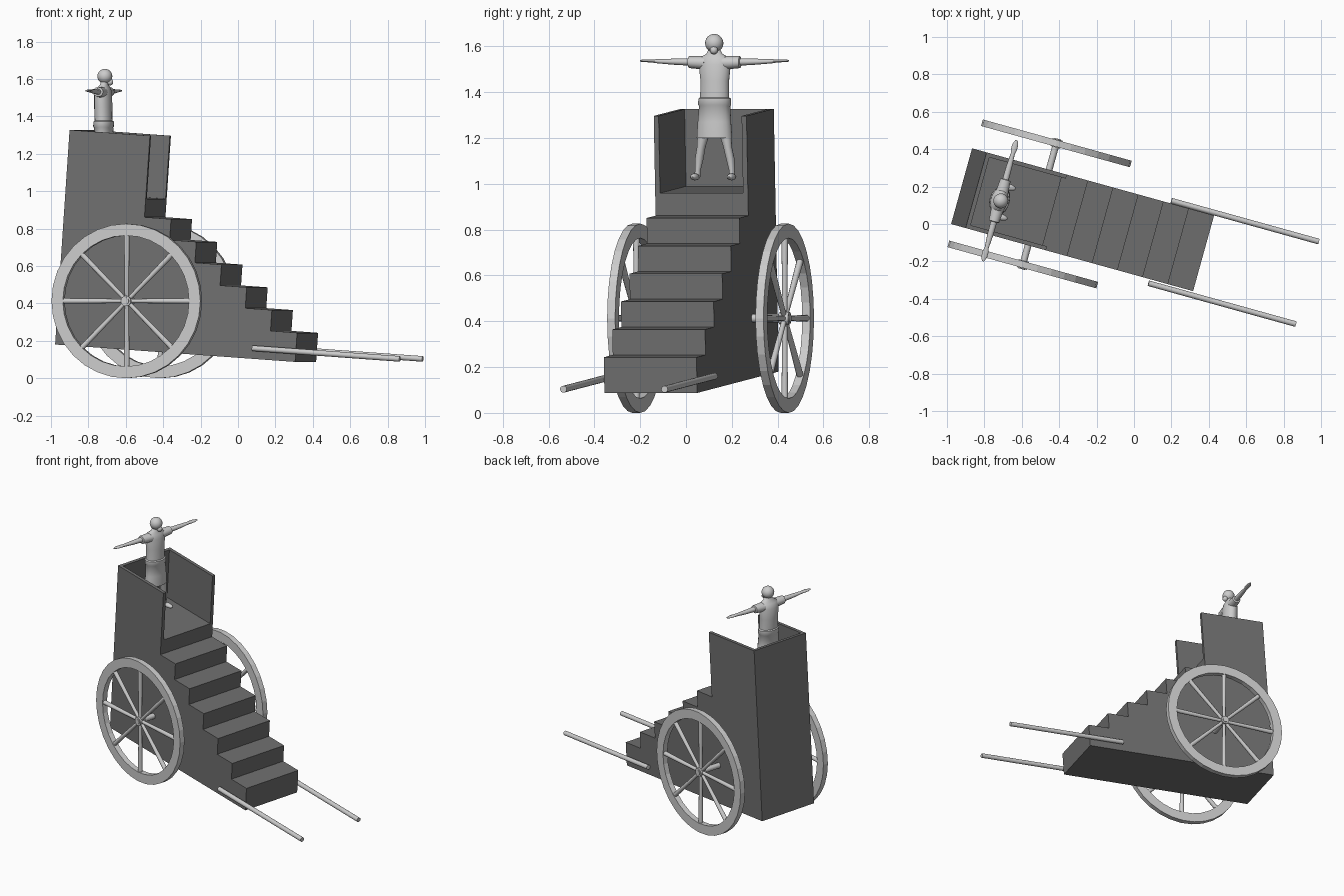
import bpy, bmesh, math
from mathutils import Matrix, Vector

if "Cube" in bpy.data.objects:
    bpy.data.objects.remove(bpy.data.objects["Cube"])

# Frames: upright (turned only) and cart (turned and tipped nose-down)
UP = Matrix.Translation((-0.510, 0.088, 0.413)) @ Matrix.Rotation(math.radians(-15.5), 4, 'Z')
CART = UP @ Matrix.Rotation(math.radians(4), 4, 'Y')


def material(name, v):
    m = bpy.data.materials.new(name)
    m.diffuse_color = (v, v, v, 1)
    m.use_nodes = True
    m.node_tree.nodes["Principled BSDF"].inputs["Base Color"].default_value = m.diffuse_color
    return m


DARK = material("dark grey", 0.16)
LIGHT = material("light grey", 0.6)


def finish(name, bm, frame, mat, smooth=False):
    bmesh.ops.recalc_face_normals(bm, faces=bm.faces)
    me = bpy.data.meshes.new(name)
    bm.to_mesh(me)
    bm.free()
    me.transform(frame)
    me.materials.append(mat)
    ob = bpy.data.objects.new(name, me)
    bpy.context.collection.objects.link(ob)
    if smooth:
        bpy.context.view_layer.objects.active = ob
        ob.select_set(True)
        bpy.ops.object.shade_smooth_by_angle(angle=math.radians(45))
        ob.select_set(False)
    return ob


def prism(bm, pts, offset):
    """Extrude a flat outline by an offset."""
    f = bm.faces.new([bm.verts.new(p) for p in pts])
    r = bmesh.ops.extrude_face_region(bm, geom=[f], use_keep_orig=True)
    vs = [g for g in r['geom'] if isinstance(g, bmesh.types.BMVert)]
    bmesh.ops.translate(bm, verts=vs, vec=offset)


def rod(bm, a, b, r1, r2, n=12):
    a, b = Vector(a), Vector(b)
    d = b - a
    m = Matrix.Translation((a + b) / 2) @ d.to_track_quat('Z', 'Y').to_matrix().to_4x4()
    bmesh.ops.create_cone(bm, cap_ends=True, segments=n, radius1=r1, radius2=r2,
                          depth=d.length, matrix=m)


def loft(bm, sections, axis='Z', n=16):
    """Skin ellipses: (centre, radius along x, radius along the other direction)."""
    rings = []
    for c, rx, ro in sections:
        ring = []
        for i in range(n):
            a = 2 * math.pi * i / n
            p, q = rx * math.cos(a), ro * math.sin(a)
            ring.append(bm.verts.new(Vector(c) + Vector((p, q, 0) if axis == 'Z' else (p, 0, q))))
        rings.append(ring)
    for r, s in zip(rings, rings[1:]):
        for i in range(n):
            bm.faces.new((r[i], r[(i + 1) % n], s[(i + 1) % n], s[i]))
    bm.faces.new(rings[0])
    bm.faces.new(rings[-1])


# Stepped body
W, BACK, BOTTOM, FLOOR, TOP = 0.21, -0.41, -0.262, 0.55, 0.888
FRONT, TREAD, RISE = 0.925, 0.148, 0.1115
outline = [(BACK, -W, BOTTOM), (FRONT, -W, BOTTOM)]
for k in range(7):
    x = FRONT - TREAD * k
    z = FLOOR if k == 6 else -0.106 + RISE * k
    outline += [(x, -W, z), (x - TREAD, -W, z)] if k < 6 else [(x, -W, z)]
outline.append((BACK, -W, FLOOR))
bm = bmesh.new()
prism(bm, outline, (0, 2 * W, 0))
finish("stepped_body", bm, CART, DARK)

# U-shaped wall around the platform
T, END = 0.022, FRONT - 6 * TREAD
bm = bmesh.new()
prism(bm, [(END, -W, FLOOR), (BACK, -W, FLOOR), (BACK, W, FLOOR), (END, W, FLOOR),
           (END, W - T, FLOOR), (BACK + T, W - T, FLOOR), (BACK + T, T - W, FLOOR),
           (END, T - W, FLOOR)], (0, 0, TOP - FLOOR))
finish("platform_wall", bm, CART, DARK)

# Pull shafts
for side, label in ((-1, "right"), (1, "left")):
    bm = bmesh.new()
    y = side * 0.229 - 0.004
    rod(bm, (0.69, y, -0.205), (1.51, y, -0.205), 0.015, 0.015, 16)
    finish(label + "_shaft", bm, CART, LIGHT, True)

# Wheels and axle
AXLE_Y, R, RI, HT, N = 0.02, 0.413, 0.35, 0.018, 32
for side, label in ((-1, "right"), (1, "left")):
    y = AXLE_Y + side * 0.336
    bm = bmesh.new()
    rings = []
    for i in range(N):
        a = 2 * math.pi * i / N
        rings.append([bm.verts.new((r * math.cos(a), y + d, r * math.sin(a)))
                      for r, d in ((R, -HT), (R, HT), (RI, HT), (RI, -HT))])
    for i in range(N):
        p, q = rings[i], rings[(i + 1) % N]
        for j in range(4):
            k = (j + 1) % 4
            bm.faces.new((p[j], q[j], q[k], p[k]))
    finish(label + "_wheel_rim", bm, UP, LIGHT)
    bm = bmesh.new()
    for i in range(8):
        a = math.pi * i / 4
        c, s = math.cos(a), math.sin(a)
        rod(bm, (0.01 * c, y, 0.01 * s), (0.358 * c, y, 0.358 * s), 0.011, 0.015, 10)
    rod(bm, (0, y - 0.022, 0), (0, y + 0.022, 0), 0.028, 0.028, 16)
    finish(label + "_wheel_spokes", bm, UP, LIGHT, True)
bm = bmesh.new()
rod(bm, (0, AXLE_Y - 0.362, 0), (0, AXLE_Y + 0.362, 0), 0.018, 0.018, 16)
finish("axle", bm, UP, LIGHT, True)

# Standing figure: arms spread, facing down the steps
FIG = UP @ Matrix.Translation((-0.207, -0.02, -0.413))
bm = bmesh.new()
loft(bm, [((0, 0, 1.20), 0.050, 0.080), ((0, 0, 1.27), 0.050, 0.075),
          ((-0.004, 0, 1.34), 0.050, 0.070), ((-0.004, 0, 1.345), 0.054, 0.074),
          ((-0.004, 0, 1.372), 0.053, 0.073), ((-0.004, 0, 1.377), 0.046, 0.065),
          ((-0.006, 0, 1.45), 0.047, 0.064), ((-0.006, 0, 1.52), 0.046, 0.072),
          ((-0.004, 0, 1.55), 0.036, 0.066), ((0, 0, 1.568), 0.022, 0.036),
          ((0.002, 0, 1.60), 0.017, 0.018)], n=20)
finish("tunic", bm, FIG, LIGHT, True)

bm = bmesh.new()
bmesh.ops.create_uvsphere(bm, u_segments=20, v_segments=14, radius=0.04,
                          matrix=Matrix.Translation((0.003, 0, 1.614)))
finish("head", bm, FIG, LIGHT, True)
bm = bmesh.new()
bmesh.ops.create_uvsphere(bm, u_segments=12, v_segments=8, radius=0.018,
                          matrix=Matrix.Translation((0.03, 0.006, 1.583)))
finish("chin", bm, FIG, LIGHT, True)

for s, label in ((-1, "right"), (1, "left")):
    bm = bmesh.new()
    loft(bm, [((-0.003, s * y, z), rx, rz) for y, z, rx, rz in (
        (0.04, 1.528, 0.034, 0.030), (0.115, 1.531, 0.028, 0.026), (0.118, 1.532, 0.017, 0.016),
        (0.19, 1.533, 0.016, 0.013), (0.26, 1.535, 0.011, 0.009), (0.28, 1.536, 0.016, 0.007),
        (0.31, 1.537, 0.016, 0.006), (0.336, 1.537, 0.006, 0.004))], 'Y', 12)
    finish(label + "_arm", bm, FIG, LIGHT, True)
    bm = bmesh.new()
    loft(bm, [((-0.005, s * 0.079, 1.025), 0.014, 0.013), ((-0.006, s * 0.077, 1.06), 0.014, 0.013),
              ((-0.006, s * 0.070, 1.11), 0.021, 0.019), ((0, s * 0.060, 1.16), 0.022, 0.019),
              ((0, s * 0.045, 1.24), 0.032, 0.030)], n=12)
    finish(label + "_leg", bm, FIG, LIGHT, True)
    bm = bmesh.new()
    bmesh.ops.create_uvsphere(bm, u_segments=12, v_segments=8, radius=1,
                              matrix=Matrix.Translation((0.02, s * 0.083, 1.03))
                              @ Matrix.Diagonal((0.044, 0.018, 0.015, 1)))
    finish(label + "_foot", bm, FIG, LIGHT, True)
